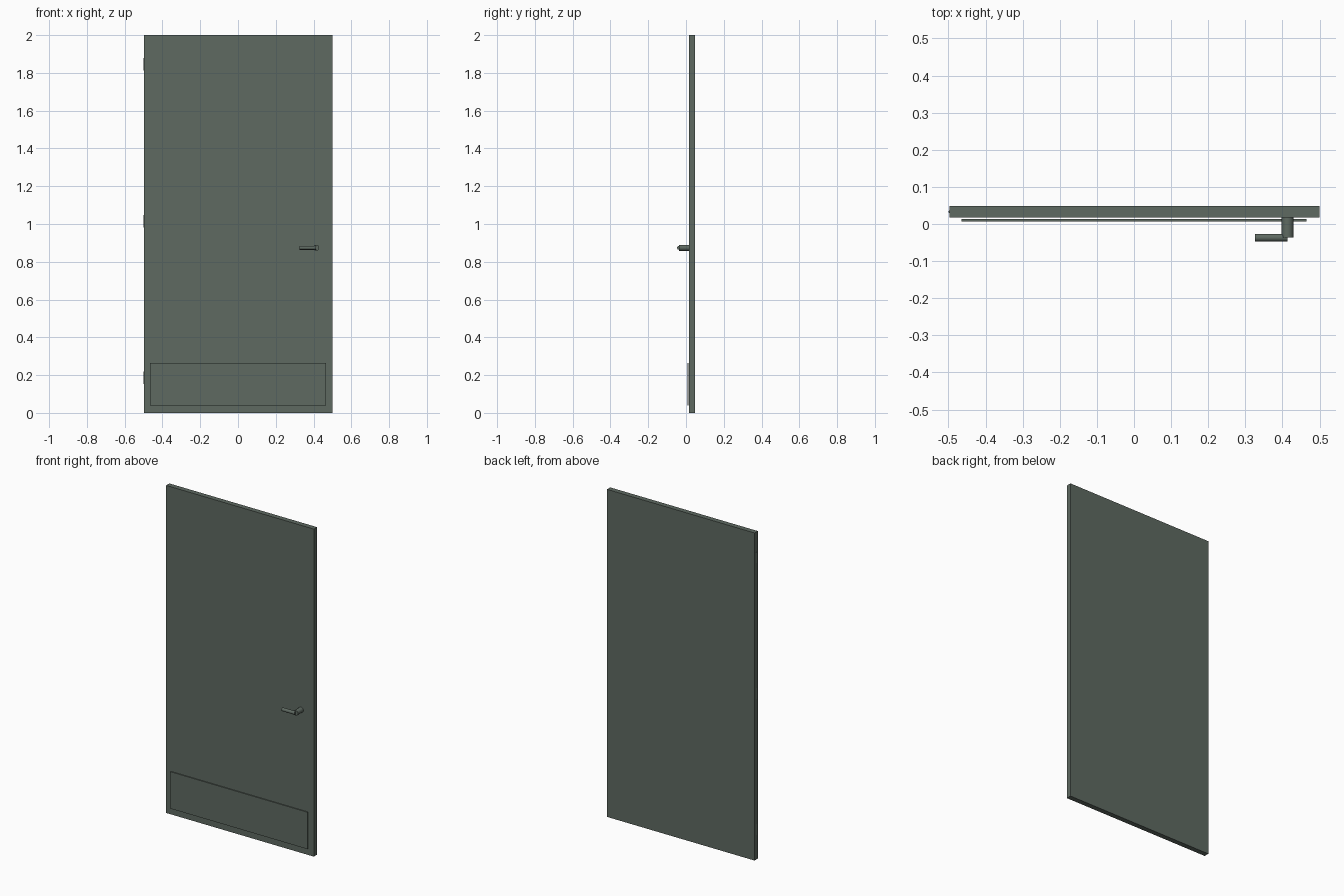
import bpy, math

if "Cube" in bpy.data.objects:
    bpy.data.objects.remove(bpy.data.objects["Cube"])

paint = bpy.data.materials.new("grey_green_paint")
paint.diffuse_color = (0.112, 0.142, 0.120, 1)
paint.use_nodes = True
paint.node_tree.nodes["Principled BSDF"].inputs["Base Color"].default_value = paint.diffuse_color


def finish(obj, name):
    obj.name = name
    obj.data.materials.append(paint)
    return obj


def box(name, lo, hi):
    centre = [(a + b) / 2 for a, b in zip(lo, hi)]
    bpy.ops.mesh.primitive_cube_add(size=1, location=centre)
    obj = bpy.context.object
    obj.scale = [b - a for a, b in zip(lo, hi)]
    bpy.ops.object.transform_apply(location=False, rotation=False, scale=True)
    return finish(obj, name)


def rod(name, centre, radius, length, rotation=(0, 0, 0), sides=16):
    bpy.ops.mesh.primitive_cylinder_add(vertices=sides, radius=radius, depth=length,
                                        location=centre, rotation=rotation)
    bpy.ops.object.shade_smooth_by_angle(angle=math.radians(40))
    return finish(bpy.context.object, name)


# Door slab
box("door_slab", (-0.497, 0.017, 0), (0.5, 0.048, 2))

# Kick plate, standing just off the front face
box("kick_plate", (-0.465, 0.007, 0.04), (0.465, 0.013, 0.265))

# Handle: round post out of the door and a lever pointing to the hinge side
rod("handle_post", (0.414, -0.009, 0.874), 0.016, 0.054, (math.pi / 2, 0, 0))
rod("handle_lever", (0.37, -0.037, 0.874), 0.0105, 0.088, (0, math.pi / 2, 0))

# Hinge barrels along the left edge
for name, z in (("bottom", 0.185), ("middle", 1.015), ("top", 1.845)):
    rod(name + "_hinge", (-0.496, 0.033, z), 0.004, 0.066, sides=12)
